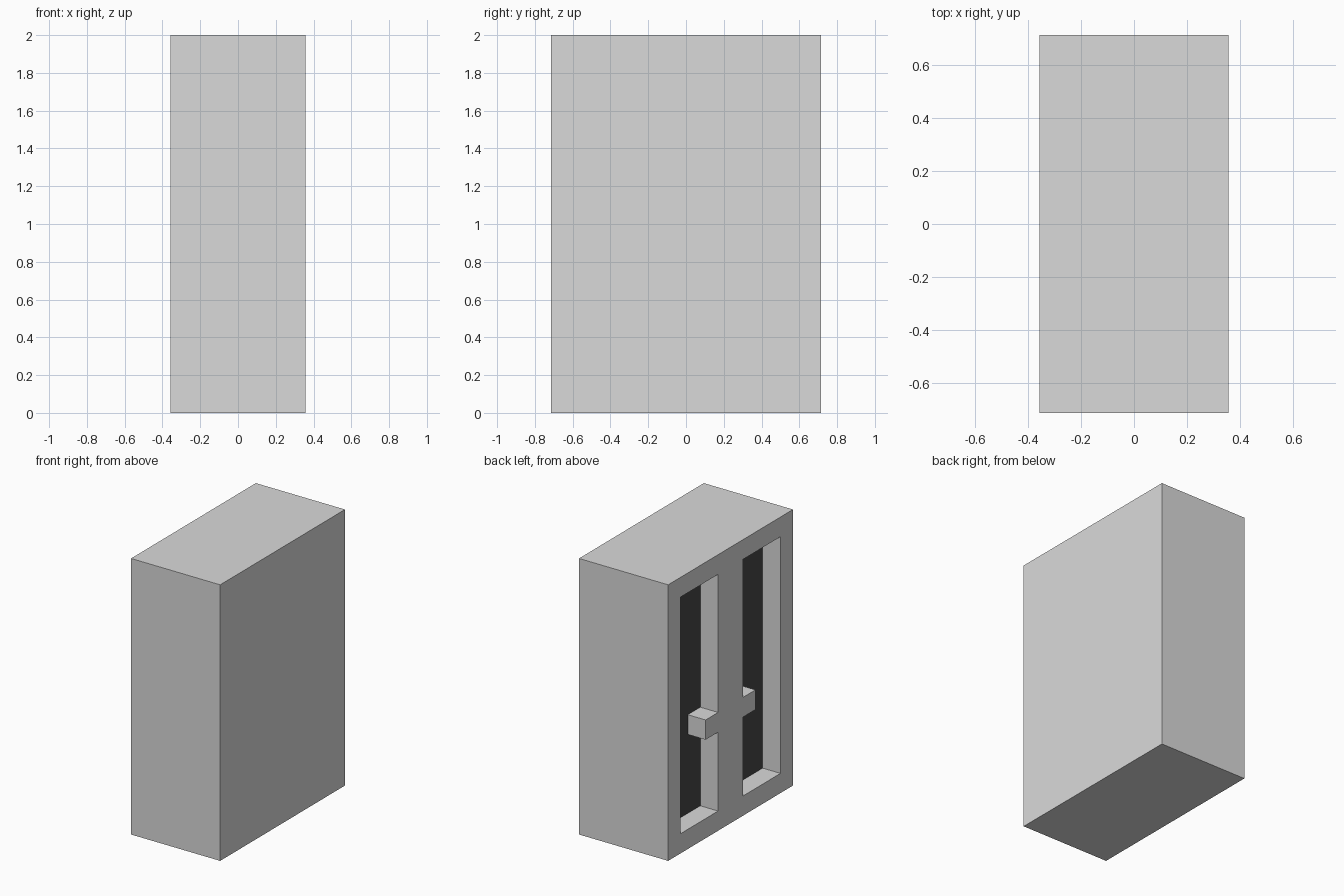
import bpy
import bmesh

cube = bpy.data.objects.get("Cube")
if cube:
    bpy.data.objects.remove(cube, do_unlink=True)

U = 1 / 7                          # module: the cabinet is 5 x 10 x 14 units
HALF_X, HALF_Y, HEIGHT = 2.5 * U, 5 * U, 14 * U


def make_material(name, value):
    mat = bpy.data.materials.new(name)
    colour = (value, value, value, 1)
    mat.use_nodes = True
    mat.diffuse_color = colour
    mat.node_tree.nodes["Principled BSDF"].inputs["Base Color"].default_value = colour
    return mat


def make_prism(name, outline, x0, x1):
    """Extrude a (y, z) outline from x0 to x1."""
    bm = bmesh.new()
    face = bm.faces.new([bm.verts.new((x0, y, z)) for y, z in outline])
    new = bmesh.ops.extrude_face_region(bm, geom=[face])["geom"]
    verts = [v for v in new if isinstance(v, bmesh.types.BMVert)]
    bmesh.ops.translate(bm, vec=(x1 - x0, 0, 0), verts=verts)
    bmesh.ops.recalc_face_normals(bm, faces=bm.faces)
    mesh = bpy.data.meshes.new(name)
    bm.to_mesh(mesh)
    bm.free()
    obj = bpy.data.objects.new(name, mesh)
    bpy.context.collection.objects.link(obj)
    return obj


# Cabinet body
cabinet = make_prism("cabinet", [(-HALF_Y, 0), (HALF_Y, 0), (HALF_Y, HEIGHT), (-HALF_Y, HEIGHT)],
                     -HALF_X, HALF_X)

# Door recesses on the -x side, each notched so a handle block stays on the middle post
recess = [(1, 1), (4, 1), (4, 13), (1, 13), (1, 6), (2, 6), (2, 5), (1, 5)]
cutters = []
for side in (1, -1):
    outline = [(side * y * U, z * U) for y, z in recess]
    cutter = make_prism("recess_cutter", outline, -HALF_X - U, -HALF_X + U)
    cutter.hide_render = True
    cutters.append(cutter)
    mod = cabinet.modifiers.new("recess", 'BOOLEAN')
    mod.operation = 'DIFFERENCE'
    mod.solver = 'EXACT'
    mod.object = cutter

# Bake the cuts and drop the cutters
graph = bpy.context.evaluated_depsgraph_get()
baked = bpy.data.meshes.new_from_object(cabinet.evaluated_get(graph))
cabinet.modifiers.clear()
cabinet.data = baked
baked.name = "cabinet"
for cutter in cutters:
    bpy.data.objects.remove(cutter, do_unlink=True)

# Dark panels at the back of the recesses, light grey everywhere else
baked.materials.clear()
baked.materials.append(make_material("light grey", 0.7))
baked.materials.append(make_material("dark grey", 0.065))
for poly in baked.polygons:
    sunken = poly.normal.x < -0.9 and poly.center.x > -HALF_X + 0.5 * U
    poly.material_index = 1 if sunken else 0
